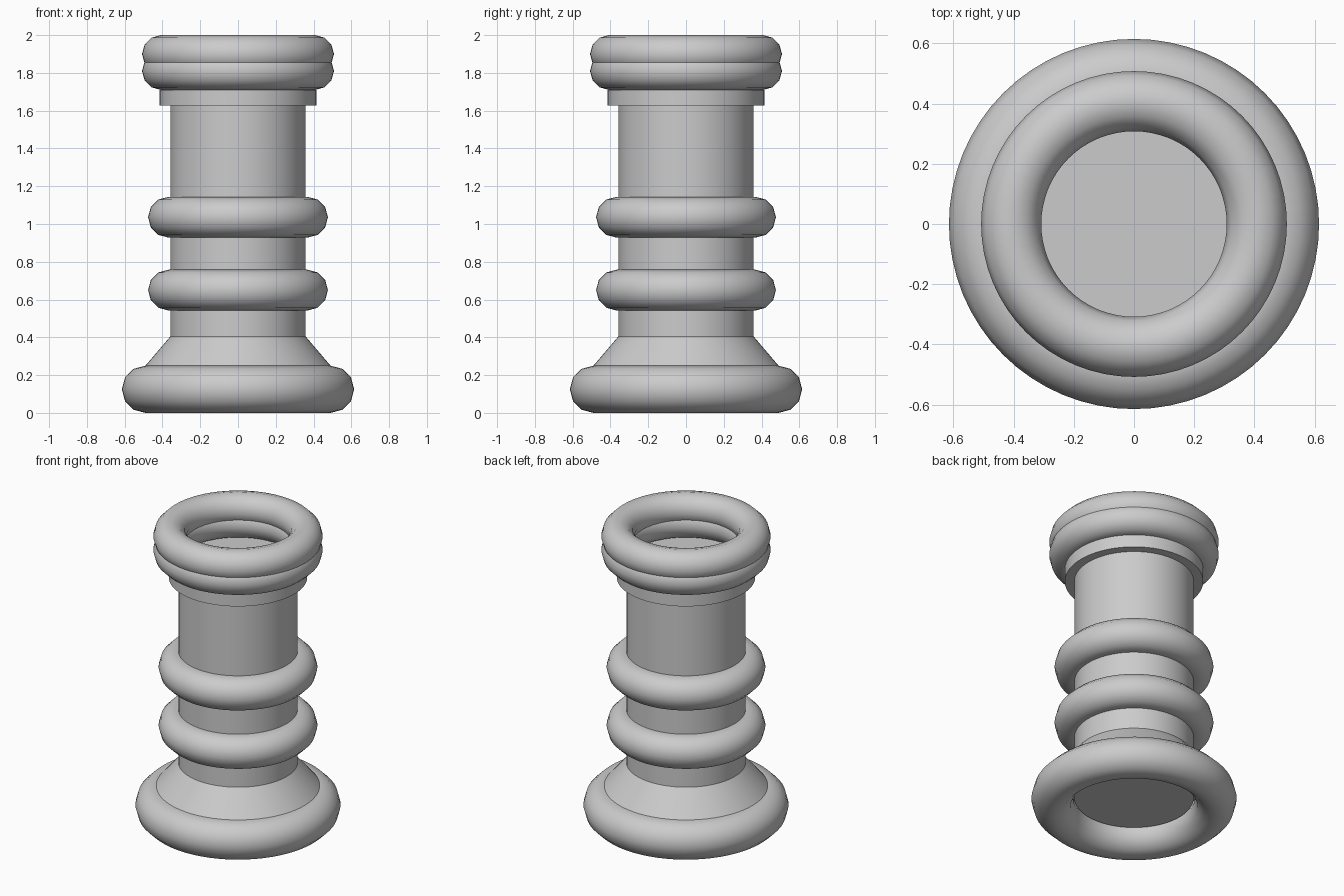
import bpy
import math

if "Cube" in bpy.data.objects:
    bpy.data.objects.remove(bpy.data.objects["Cube"])


def smooth(name):
    ob = bpy.context.object
    ob.name = name
    bpy.ops.object.shade_smooth_by_angle(angle=math.radians(35))
    return ob


def ring(name, z, major, minor):
    bpy.ops.mesh.primitive_torus_add(
        location=(0, 0, z), major_radius=major, minor_radius=minor,
        major_segments=64, minor_segments=12)
    return smooth(name)


def drum(name, z0, z1, r0, r1):
    bpy.ops.mesh.primitive_cone_add(
        vertices=64, radius1=r0, radius2=r1, depth=z1 - z0,
        location=(0, 0, (z0 + z1) / 2))
    return smooth(name)


# Foot: wide ring with a flared skirt above it
ring("foot_ring", 0.125, 0.49, 0.125)
drum("foot_skirt", 0.25, 0.405, 0.49, 0.358)

# Shaft, closed at the bottom inside the foot ring
drum("shaft", 0.13, 1.65, 0.358, 0.358)

# Two decorative rings around the shaft
for i, z in enumerate((0.65, 1.036)):
    ring(f"shaft_ring_{i + 1}", z, 0.368, 0.108)

# Collar under the rim, forming the floor of the top recess
drum("collar", 1.627, 1.71, 0.415, 0.415)

# Rim: two overlapping rings
for name, z in (("rim_lower", 1.81), ("rim_upper", 1.9)):
    ring(name, z, 0.408, 0.1)
